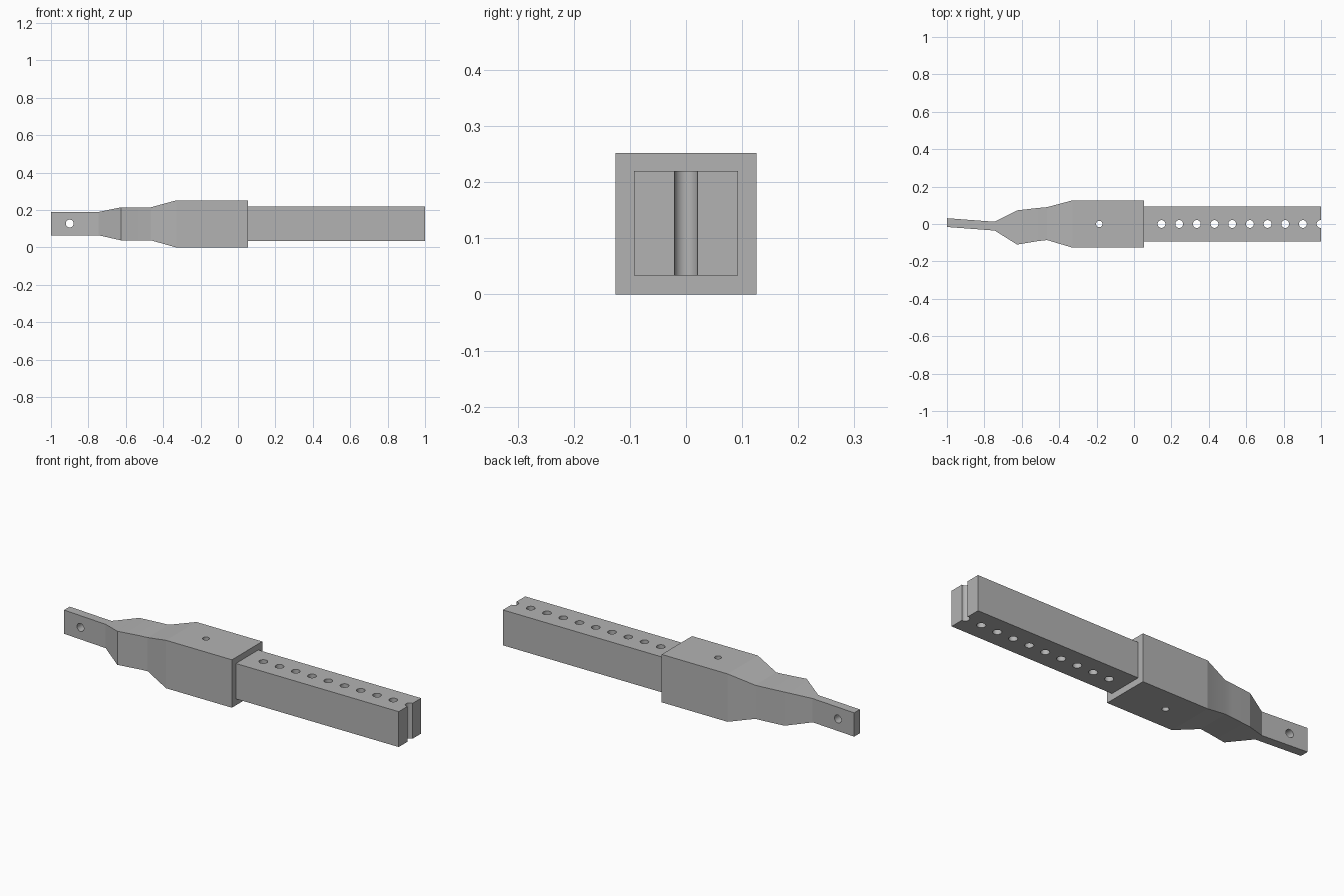
import bpy, bmesh, math

if "Cube" in bpy.data.objects:
    bpy.data.objects.remove(bpy.data.objects["Cube"])

grey = bpy.data.materials.new("plain grey")
grey.diffuse_color = (0.45, 0.45, 0.45, 1)
grey.use_nodes = True
grey.node_tree.nodes["Principled BSDF"].inputs["Base Color"].default_value = grey.diffuse_color


def loft(name, stations):
    """Solid through rectangular sections given as (x, y0, y1, z0, z1)."""
    bm = bmesh.new()
    rings = [[bm.verts.new((x, y, z)) for y, z in
              ((y0, z0), (y1, z0), (y1, z1), (y0, z1))]
             for x, y0, y1, z0, z1 in stations]
    for a, b in zip(rings, rings[1:]):
        for i in range(4):
            j = (i + 1) % 4
            bm.faces.new((a[i], a[j], b[j], b[i]))
    bm.faces.new(rings[0])
    bm.faces.new(rings[-1])
    bmesh.ops.recalc_face_normals(bm, faces=bm.faces)
    mesh = bpy.data.meshes.new(name)
    bm.to_mesh(mesh)
    bm.free()
    obj = bpy.data.objects.new(name, mesh)
    obj.data.materials.append(grey)
    bpy.context.collection.objects.link(obj)
    return obj


def drill(name, target, x, radius, z=0.125, rot_x=0.0):
    """Bore a round through-hole; the cutter stays hidden."""
    bpy.ops.mesh.primitive_cylinder_add(vertices=32, radius=radius, depth=0.6,
                                        location=(x, 0, z), rotation=(rot_x, 0, 0))
    cutter = bpy.context.object
    cutter.name = name
    cutter.data.materials.append(grey)
    mod = target.modifiers.new(name, 'BOOLEAN')
    mod.operation = 'DIFFERENCE'
    mod.solver = 'EXACT'
    mod.object = cutter
    bpy.context.view_layer.objects.active = target
    bpy.ops.object.modifier_apply(modifier=mod.name)
    bpy.data.objects.remove(cutter)


# Socket, waisted neck and thin offset tongue
body = loft("body", [
    (-1.0, -0.016, 0.031, 0.065, 0.19),
    (-0.745, -0.035, 0.012, 0.065, 0.19),
    (-0.625, -0.110, 0.073, 0.038, 0.215),
    (-0.51, -0.091, 0.086, 0.038, 0.215),
    (-0.465, -0.086, 0.090, 0.038, 0.215),
    (-0.43, -0.095, 0.098, 0.047, 0.206),
    (-0.33, -0.126, 0.126, 0.0, 0.252),
    (0.053, -0.126, 0.126, 0.0, 0.252)][:5] + [
    (-0.33, -0.126, 0.126, 0.0, 0.252),
    (0.053, -0.126, 0.126, 0.0, 0.252)])
drill("socket_hole", body, -0.186, 0.017)
drill("tongue_hole", body, -0.9, 0.021, 0.128, math.pi / 2)

# Square bar with a row of adjustment holes, the last one cut by the end
bar = loft("bar", [(0.053, -0.093, 0.093, 0.034, 0.22),
                   (1.0, -0.093, 0.093, 0.034, 0.22)])
for i in range(10):
    drill("bar_hole", bar, 0.147 + i * 0.0945, 0.021)

for obj in (body, bar):
    bpy.ops.object.select_all(action='DESELECT')
    obj.select_set(True)
    bpy.context.view_layer.objects.active = obj
    bpy.ops.object.shade_smooth_by_angle(angle=math.radians(14))
